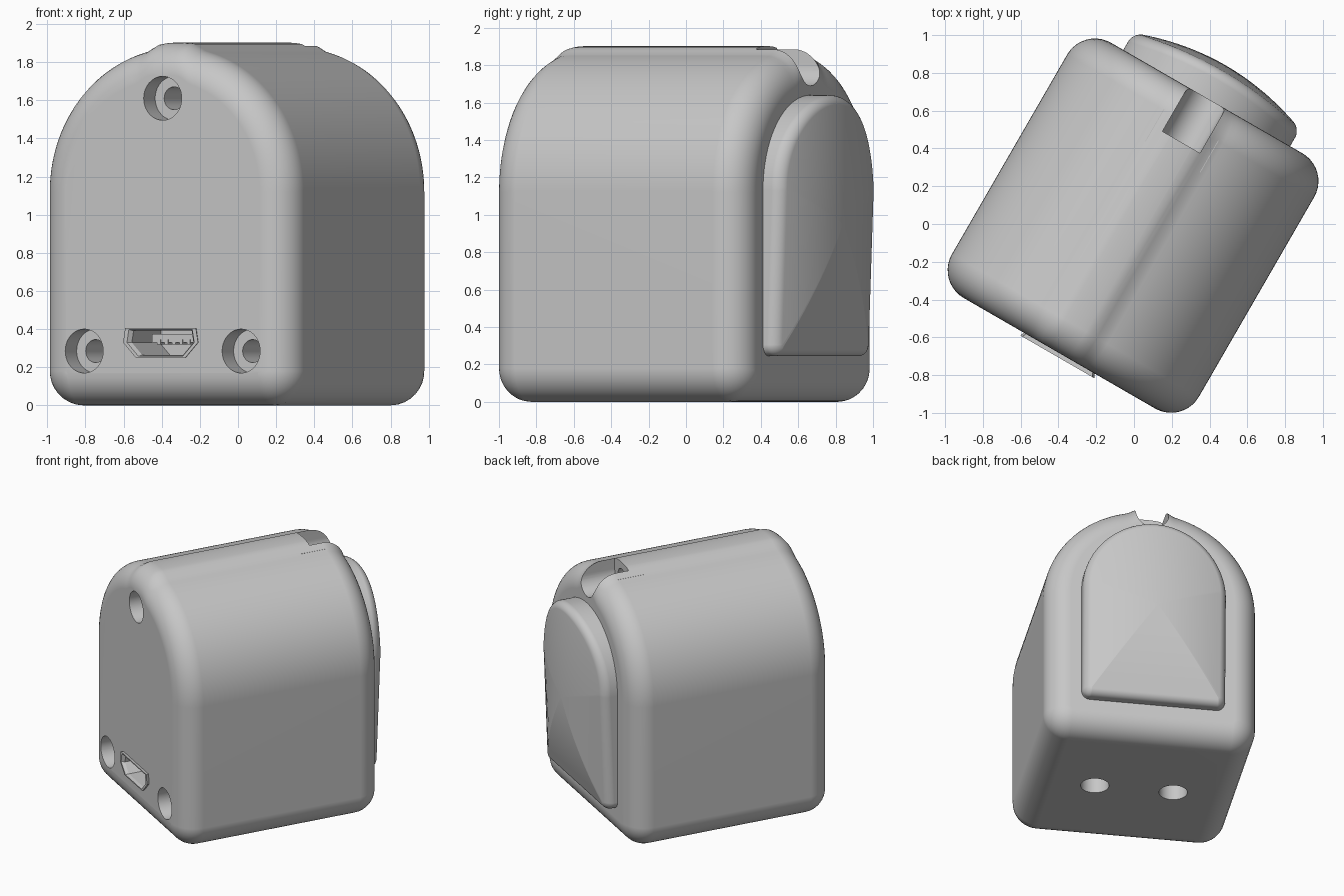
import bpy, bmesh
from math import sin, cos, pi, radians
from mathutils import Matrix

cube = bpy.data.objects.get("Cube")
if cube:
    bpy.data.objects.remove(cube, do_unlink=True)

TURN = radians(-30)          # whole model is turned about z
FRONT, BACK = -0.79, 0.77    # depth range of the housing

grey = bpy.data.materials.new("light_grey")
grey.use_nodes = True
grey.diffuse_color = (0.57, 0.57, 0.57, 1)
grey.node_tree.nodes["Principled BSDF"].inputs["Base Color"].default_value = (0.57, 0.57, 0.57, 1)


def make(name, bm):
    bmesh.ops.recalc_face_normals(bm, faces=bm.faces)
    me = bpy.data.meshes.new(name)
    bm.to_mesh(me)
    bm.free()
    me.materials.append(grey)
    ob = bpy.data.objects.new(name, me)
    bpy.context.collection.objects.link(ob)
    ob.rotation_euler.z = TURN
    return ob


def select(ob):
    bpy.ops.object.select_all(action='DESELECT')
    ob.select_set(True)
    bpy.context.view_layer.objects.active = ob


def loft(name, rings):
    """Skin a list of closed rings and cap both ends."""
    bm = bmesh.new()
    loops = [[bm.verts.new(p) for p in r] for r in rings]
    n = len(loops[0])
    for a, b in zip(loops, loops[1:]):
        for i in range(n):
            j = (i + 1) % n
            bm.faces.new((a[i], a[j], b[j], b[i]))
    bm.faces.new(loops[0])
    bm.faces.new(loops[-1])
    return make(name, bm)


def box(name, x0, x1, y0, y1, z0, z1):
    bm = bmesh.new()
    size = Matrix.Diagonal((x1 - x0, y1 - y0, z1 - z0, 1))
    mid = Matrix.Translation(((x0 + x1) / 2, (y0 + y1) / 2, (z0 + z1) / 2))
    bmesh.ops.create_cube(bm, size=1, matrix=mid @ size)
    return make(name, bm)


def rod(name, r, centre, length, axis='Y'):
    bm = bmesh.new()
    rot = Matrix.Rotation(pi / 2, 4, 'X') if axis == 'Y' else Matrix()
    bmesh.ops.create_cone(bm, cap_ends=True, segments=40, radius1=r, radius2=r,
                          depth=length, matrix=Matrix.Translation(centre) @ rot)
    return make(name, bm)


def cut(ob, cutter):
    cutter.hide_render = True
    select(ob)
    mod = ob.modifiers.new("cut", 'BOOLEAN')
    mod.operation, mod.solver, mod.object = 'DIFFERENCE', 'EXACT', cutter
    bpy.ops.object.modifier_apply(modifier=mod.name)
    bpy.data.objects.remove(cutter, do_unlink=True)


def smooth(ob, angle=30):
    select(ob)
    bpy.ops.object.shade_smooth_by_angle(angle=radians(angle))
    mod = ob.modifiers.new("normals", 'WEIGHTED_NORMAL')
    mod.keep_sharp = True


def arch(w, zc, bottom, rc, d, ridge=0.0):
    """Arched outline with rounded lower corners, inset by d."""
    pts = []
    for i in range(73):
        t = pi * i / 72
        u = (w - d) * cos(t)
        k = min(max((0.175 - abs(u)) / 0.09, 0), 1)
        pts.append((u, zc + (w - d) * sin(t) + ridge * k * k * (3 - 2 * k)))
    r = max(rc - d, 0.002)
    for side, start in ((-1, pi), (1, 1.5 * pi)):
        for i in range(9):
            a = start + pi / 2 * i / 8
            pts.append((side * (w - rc) + r * cos(a), bottom + rc + r * sin(a)))
    return pts


# Housing: arched block with a raised ridge and rounded ends
R = 0.17
rings = []
steps = [pi / 2 * i / 10 for i in range(11)]
for end, sign, seq in ((FRONT, 1, steps[::-1]), (BACK, -1, steps)):
    for a in seq:
        d, depth = R * (1 - cos(a)), R * (1 - sin(a))
        rings.append([(u, end + sign * depth, z)
                      for u, z in arch(0.755, 1.12, 0, 0.18, d, 0.027)])
housing = loft("housing", rings)

# Counterbored screw holes in the front
for x, z in ((-0.475, 0.285), (0.475, 0.285), (0, 1.61)):
    cut(housing, rod("bore", 0.115, (x, FRONT, z), 0.24))
    cut(housing, rod("screw_hole", 0.06, (x, FRONT + 0.2, z), 0.5))

# Mounting holes in the underside
for x in (-0.28, 0.28):
    cut(housing, rod("mount_hole", 0.1, (x, 0, 0), 0.6, 'Z'))

# Cable channel at the top of the back
cut(housing, rod("channel", 0.115, (0, 0.8, 1.805), 0.6))
cut(housing, box("channel_top", -0.115, 0.115, 0.5, 1.1, 1.805, 2.1))
cut(housing, rod("cable_hole", 0.06, (0, 0.45, 1.79), 0.4))


# Connector socket: hollow shell in a matching opening
def port(s, y):
    half = ((0.2, 0.4), (0.212, 0.33), (0.14, 0.255))
    pts = list(half) + [(-x, z) for x, z in half[::-1]]
    return [(x * s, y, 0.33 + (z - 0.33) * s) for x, z in pts]


cut(housing, loft("port_opening", [port(0.97, -1), port(0.97, -0.45)]))
smooth(housing)
loft("connector_shell", [port(1.02, -0.47), port(1.02, FRONT), port(1.07, -0.812),
                         port(0.96, -0.812), port(0.88, FRONT), port(0.88, -0.5)])
box("connector_tongue", -0.135, 0.135, -0.67, -0.48, 0.33, 0.375)
for i in range(5):
    x = (i - 2) * 0.045
    box("connector_pin", x - 0.01, x + 0.01, -0.675, -0.5, 0.32, 0.345)

# Thin tabs beside the cable channel
for s in (-1, 1):
    a, b = sorted((s * 0.16, s * 0.168))
    box("channel_tab", a, b, 0.41, 0.605, 1.75, 1.858)


# Domed back cover
def dome(u, z):
    return 0.97 - 0.36 * u * u - 0.08 * (z - 0.95) ** 2


F = 0.05
rings = [[(u, 0.7, z) for u, z in arch(0.51, 1.13, 0.245, 0.06, 0)]]
for i in range(9):
    a = pi / 2 * i / 8
    inset = arch(0.51, 1.13, 0.245, 0.06, F * (1 - cos(a)))
    rings.append([(u, dome(u, z) - F * (1 - sin(a)), z) for u, z in inset])
for s in (0.9, 0.8, 0.7, 0.6, 0.5, 0.4, 0.3, 0.2, 0.1, 0.02):
    scaled = [(u * s, 0.95 + (z - 0.95) * s) for u, z in inset]
    rings.append([(u, dome(u, z), z) for u, z in scaled])
smooth(loft("back_cover", rings))
